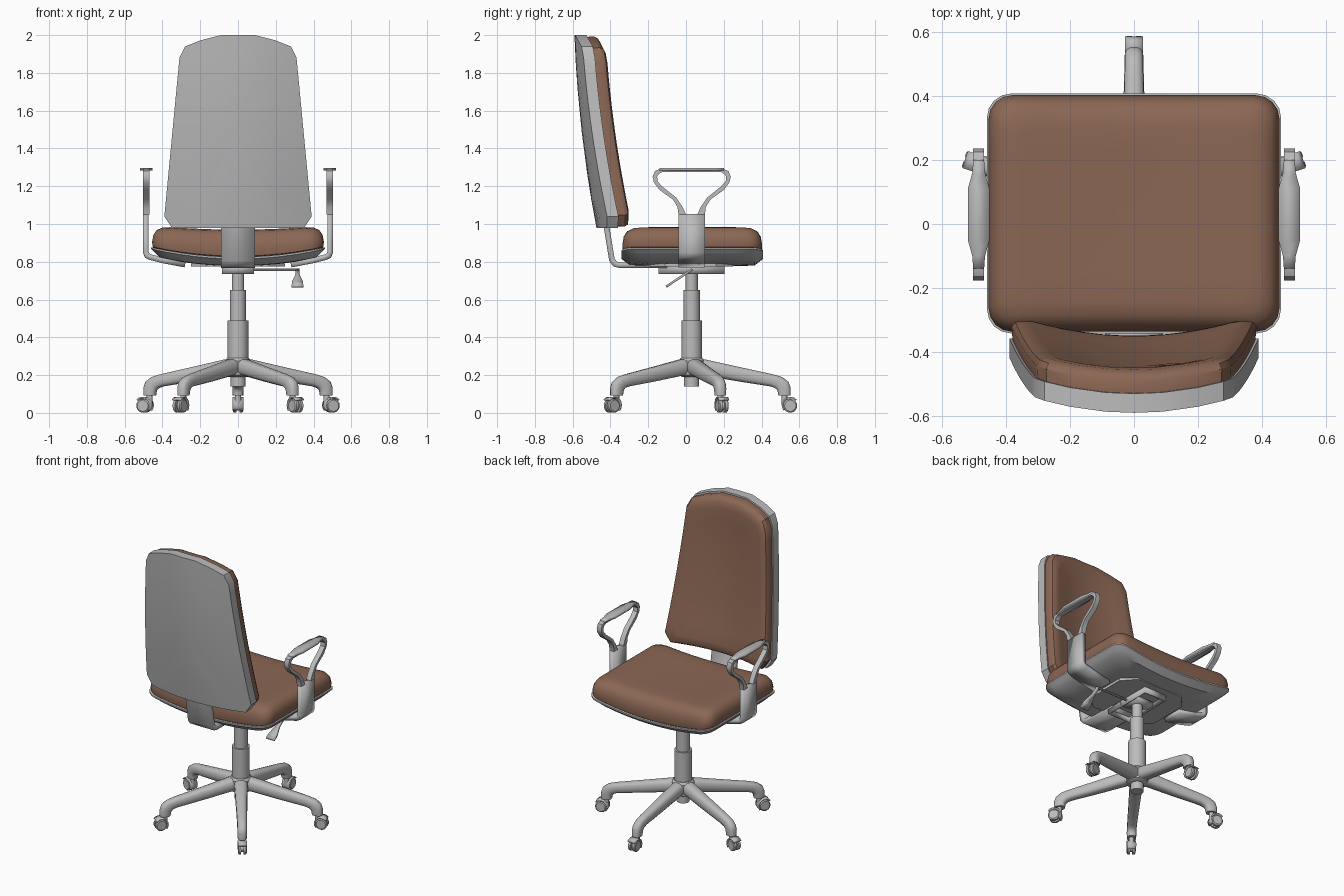
import bpy, bmesh
from math import sin, cos, pi, radians
from mathutils import Vector, Matrix

if "Cube" in bpy.data.objects:
    bpy.data.objects.remove(bpy.data.objects["Cube"])


def material(name, rgb):
    m = bpy.data.materials.new(name)
    m.diffuse_color = (*rgb, 1)
    m.use_nodes = True
    m.node_tree.nodes["Principled BSDF"].inputs["Base Color"].default_value = m.diffuse_color
    return m


GRAY = material("gray plastic", (0.5, 0.5, 0.5))
BROWN = material("brown upholstery", (0.26, 0.135, 0.088))
HUB_Y = 0.03


def make(name, verts, faces, mat, thick=0, matrix=None):
    me = bpy.data.meshes.new(name)
    me.from_pydata([tuple(v) for v in verts], [], faces)
    bm = bmesh.new()
    bm.from_mesh(me)
    if matrix:
        bm.transform(matrix)
    bmesh.ops.recalc_face_normals(bm, faces=bm.faces)
    bm.to_mesh(me)
    bm.free()
    me.materials.append(mat)
    ob = bpy.data.objects.new(name, me)
    bpy.context.collection.objects.link(ob)
    if thick:
        s = ob.modifiers.new("thickness", "SOLIDIFY")
        s.thickness, s.offset, s.use_even_offset = thick, 0, True
    return ob


def loft(name, rings, mat, matrix=None, close_ends=True):
    """Skin a list of equal-length closed rings, capped with n-gons."""
    n = len(rings[0])
    verts = [v for r in rings for v in r]
    faces = [(k*n+i, k*n+(i+1) % n, (k+1)*n+(i+1) % n, (k+1)*n+i)
             for k in range(len(rings)-1) for i in range(n)]
    if close_ends:
        faces += [tuple(range(n)), tuple(range(len(verts)-n, len(verts)))]
    return make(name, verts, faces, mat, matrix=matrix)


def lathe(name, profile, mat, matrix=None, n=24):
    """Revolve (radius, z) points about z."""
    return loft(name, [[(r*cos(2*pi*i/n), r*sin(2*pi*i/n), z) for i in range(n)]
                       for r, z in profile], mat, matrix)


def strip(name, path, side, widths, thick, mat, matrix=None):
    """Flat bar of given half widths following a path."""
    side = Vector(side)
    verts = []
    for p, w in zip(path, widths):
        verts += [Vector(p)-side*w, Vector(p)+side*w]
    faces = [(2*i, 2*i+1, 2*i+3, 2*i+2) for i in range(len(path)-1)]
    return make(name, verts, faces, mat, thick, matrix)


def subdivide(pts, step=0.08):
    out = []
    for a, b in zip(pts, pts[1:]+pts[:1]):
        a, b = Vector(a), Vector(b)
        k = max(1, round((b-a).length/step))
        out += [a.lerp(b, i/k) for i in range(k)]
    return out


def pillow(name, outline, centre, half, rings, warp, mat):
    """Concentric inset copies of an outline at given depths, then bent by warp."""
    n, verts = len(outline), []
    c = Vector(centre)
    for inset, d in rings:
        for p in outline:
            q = p - c
            verts.append(warp(c.x+q.x*(1-inset/half[0]), c.y+q.y*(1-inset/half[1]), d))
    faces = [(k*n+i, k*n+(i+1) % n, (k+1)*n+(i+1) % n, (k+1)*n+i)
             for k in range(len(rings)-1) for i in range(n)]
    for start, d in ((0, rings[0][1]), ((len(rings)-1)*n, rings[-1][1])):
        verts.append(warp(c.x, c.y, d))
        faces += [(start+i, start+(i+1) % n, len(verts)-1) for i in range(n)]
    return make(name, verts, faces, mat)


# Seat: bent shell with upholstered cushion
def seat_warp(x, y, d):
    top = min(1, max(0, (d-0.82)/0.15))
    return (x, y, d + 0.25*x*x*(1-0.6*top))


def rounded_rect(cx, cy, w, h, r):
    pts = []
    for k, (sx, sy) in enumerate(((1, 1), (-1, 1), (-1, -1), (1, -1))):
        for j in range(5):
            a = k*pi/2 + j*pi/8
            pts.append((cx+sx*(w-r)+r*cos(a), cy+sy*(h-r)+r*sin(a)))
    return subdivide(pts)


seat_outline = rounded_rect(0, 0.033, 0.46, 0.375, 0.075)
pillow("seat_shell", seat_outline, (0, 0.033), (0.46, 0.375),
       [(0.25, 0.777), (0.15, 0.777), (0.045, 0.78), (0.02, 0.80), (0, 0.815), (0, 0.825), (0.03, 0.828)],
       seat_warp, GRAY)
pillow("seat_cushion", seat_outline, (0, 0.033), (0.46, 0.375),
       [(0.25, 0.82), (0.02, 0.82), (0.009, 0.83), (0.005, 0.86), (0.012, 0.91), (0.03, 0.945),
        (0.06, 0.964), (0.1, 0.97), (0.18, 0.97), (0.28, 0.968)], seat_warp, BROWN)


# Backrest: tapered shell and cushion, curved in plan and profile
def back_warp(x, z, d):
    t = z-0.98
    return (x, -0.475-0.19*t+0.075*t*t+0.45*x*x+d, z)


half_back = [(0.35, 0.98), (0.39, 1.04), (0.31, 1.88), (0.28, 1.94), (0.2, 1.972), (0.09, 2.0)]
back_outline = subdivide(half_back + [(-x, z) for x, z in reversed(half_back)])
pillow("backrest_shell", back_outline, (0, 1.49), (0.39, 0.51),
       [(0.28, 0), (0.15, 0), (0, 0), (0, 0.06), (0.03, 0.062)], back_warp, GRAY)
pillow("backrest_cushion", back_outline, (0, 1.49), (0.39, 0.51),
       [(0.28, 0.055), (0.03, 0.055), (0.01, 0.06), (0.007, 0.10), (0.018, 0.12), (0.04, 0.133),
        (0.075, 0.138), (0.16, 0.135), (0.28, 0.132)], back_warp, BROWN)
strip("backrest_bracket", [(0, -0.1, 0.782), (0, -0.35, 0.782), (0, -0.375, 0.788), (0, -0.392, 0.81),
                           (0, -0.42, 0.98), (0, -0.435, 1.04)], (1, 0, 0), [0.09]*6, 0.03, GRAY)

# Seat mechanism: octagonal plate, open housing and height lever
octagon = [(0.25, 0.16), (0.17, 0.25), (-0.17, 0.25), (-0.25, 0.16),
           (-0.25, -0.11), (-0.17, -0.19), (0.17, -0.19), (0.25, -0.11)]
loft("mounting_plate", [[(x, y, z) for x, y in octagon] for z in (0.775, 0.792)], GRAY)
housing = [(0.085, -0.145), (0.085, 0.205), (-0.085, 0.205), (-0.085, -0.145)]
loft("mechanism_housing", [[(x, y, z) for x, y in housing] for z in (0.735, 0.785)],
     GRAY, close_ends=False).modifiers.new("thickness", "SOLIDIFY").thickness = 0.012
strip("mechanism_crossbar", [(0, -0.03, 0.76), (0, 0.09, 0.76)], (1, 0, 0), [0.085]*2, 0.03, GRAY)
lathe("lever_rod", [(0.007, 0), (0.007, 0.24)], GRAY,
      Matrix.Translation((0.075, 0.03, 0.757)) @ Matrix.Rotation(pi/2, 4, 'Y'), 10)
strip("lever_paddle", [(0.315, 0.035, 0.76), (0.315, -0.02, 0.725), (0.315, -0.07, 0.692), (0.315, -0.105, 0.668)],
      (1, 0, 0), [0.01, 0.012, 0.029, 0.031], 0.012, GRAY)

# Armrests: looped handle on a bent bracket, with a wider top pad
outer = [(0.07, 1.05), (0.075, 1.09), (0.10, 1.13), (0.17, 1.18), (0.20, 1.22),
         (0.207, 1.25), (0.195, 1.28), (0.165, 1.292), (0, 1.292)]
inner = [(0.03, 1.05), (0.048, 1.09), (0.082, 1.14), (0.155, 1.198), (0.18, 1.225),
         (0.183, 1.25), (0.174, 1.265), (0.155, 1.275), (0, 1.275)]
for s, label in ((1, "right"), (-1, "left")):
    X = s*0.486
    rings = []
    pairs = list(zip(outer, inner))
    for m, part in ((1, pairs), (-1, pairs[-2::-1])):
        for o, i in part:
            rings.append([(X+sx*0.017, HUB_Y+m*p[0], p[1]) for sx, p in
                          ((-1, o), (1, o), (1, i), (-1, i))])
    loft(label+"_armrest_loop", rings, GRAY)
    strip(label+"_armrest_bracket", [(s*x, HUB_Y, z) for x, z in
          ((0.28, 0.785), (0.40, 0.808), (0.465, 0.825), (0.481, 0.833), (0.488, 0.85), (0.488, 1.052))],
          (0, 1, 0), [0.07]*6, 0.03, GRAY)
    strip(label+"_armrest_pad", [(X, y, 1.29) for y in (-0.14, -0.1, -0.05, 0.11, 0.16, 0.2)],
          (1, 0, 0), [0.017, 0.02, 0.034, 0.034, 0.02, 0.017], 0.014, GRAY)

# Gas column with stepped sleeves
lathe("gas_column", [(0.04, 0.14), (0.04, 0.2), (0.055, 0.2), (0.055, 0.49), (0.043, 0.49),
                     (0.043, 0.65), (0.033, 0.65), (0.033, 0.785)], GRAY, Matrix.Translation((0, HUB_Y, 0)))
lathe("base_hub", [(0.05, 0.19), (0.068, 0.2), (0.07, 0.275), (0.058, 0.29)], GRAY,
      Matrix.Translation((0, HUB_Y, 0)))

# Five-star base: lofted arms (top r, top z, bottom r, bottom z, half width) with twin-wheel casters
sections = [(0.0, 0.285, 0.0, 0.2, 0.045), (0.07, 0.284, 0.06, 0.198, 0.042), (0.25, 0.244, 0.24, 0.167, 0.036),
            (0.43, 0.205, 0.415, 0.14, 0.031), (0.48, 0.19, 0.44, 0.132, 0.03), (0.513, 0.165, 0.452, 0.12, 0.03),
            (0.524, 0.135, 0.455, 0.11, 0.03), (0.524, 0.092, 0.458, 0.092, 0.028)]
for k in range(5):
    M = Matrix.Translation((0, HUB_Y, 0)) @ Matrix.Rotation(radians(90+72*k), 4, 'Z')
    rings = []
    for tr, tz, br, bz, w in sections:
        ring = []
        for i in range(14):
            a = 2*pi*i/14
            c, q = [abs(v)**0.75*(1 if v > 0 else -1) for v in (cos(a), sin(a))]
            ring.append(((tr+br)/2+q*(tr-br)/2, c*w, (tz+bz)/2+q*(tz-bz)/2))
        rings.append(ring)
    loft(f"base_arm_{k+1}", rings, GRAY, M)
    lathe(f"caster_stem_{k+1}", [(0.016, 0.04), (0.016, 0.11)], GRAY, M @ Matrix.Translation((0.492, 0, 0)), 12)
    axle = M @ Matrix.Translation((0.522, 0, 0.038)) @ Matrix.Rotation(pi/2, 4, 'X')
    lathe(f"caster_wheels_{k+1}", [(0.03, -0.027), (0.037, -0.022), (0.037, -0.007), (0.022, -0.007),
                                   (0.022, 0.007), (0.037, 0.007), (0.037, 0.022), (0.03, 0.027)], GRAY, axle, 18)
    arc = [radians(a) for a in range(40, 221, 20)]
    strip(f"caster_hood_{k+1}", [(0.522+0.041*cos(a), 0, 0.041+0.041*sin(a)) for a in arc],
          (0, 1, 0), [0.028]*len(arc), 0.008, GRAY, M)

# Smooth shading with sharp edges kept
for ob in bpy.context.collection.objects:
    ob.select_set(True)
    bpy.context.view_layer.objects.active = ob
bpy.ops.object.shade_smooth_by_angle(angle=radians(35))
